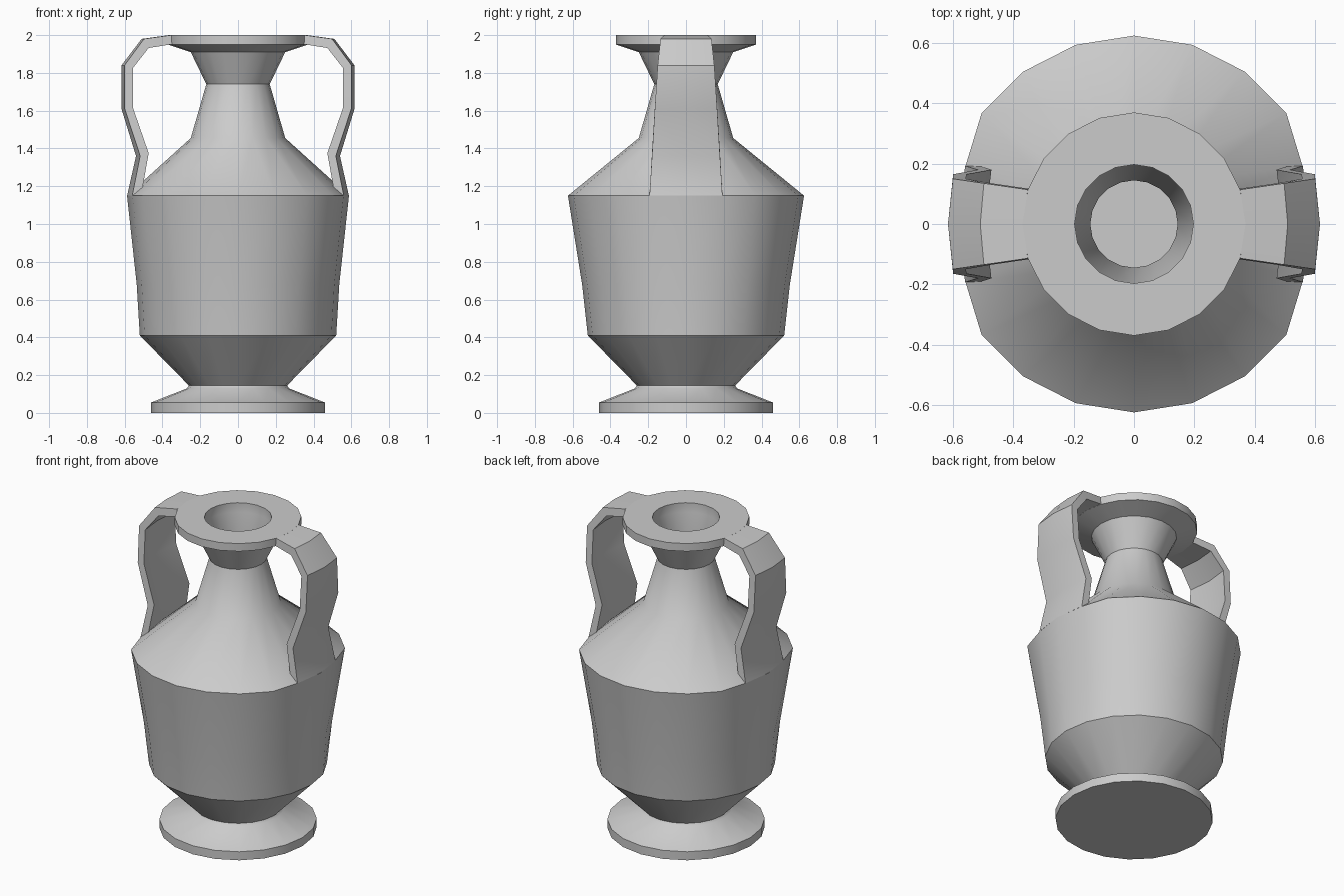
import bpy, bmesh
from math import sin, cos, pi

if "Cube" in bpy.data.objects:
    bpy.data.objects.remove(bpy.data.objects["Cube"])

SIDES = 20


def finish(name, bm, angle):
    bmesh.ops.recalc_face_normals(bm, faces=bm.faces)
    mesh = bpy.data.meshes.new(name)
    bm.to_mesh(mesh)
    bm.free()
    obj = bpy.data.objects.new(name, mesh)
    bpy.context.collection.objects.link(obj)
    bpy.ops.object.select_all(action='DESELECT')
    obj.select_set(True)
    bpy.context.view_layer.objects.active = obj
    bpy.ops.object.shade_smooth_by_angle(angle=angle * pi / 180)
    return obj


def bridge(bm, rings, closed_ends=True):
    for a, b in zip(rings, rings[1:]):
        n = len(a)
        for i in range(n):
            j = (i + 1) % n
            bm.faces.new((a[i], a[j], b[j], b[i]))
    if closed_ends:
        bm.faces.new(rings[0])
        bm.faces.new(rings[-1])


# Vessel: (radius, z, sideways squash where the handles meet the belly)
profile = [
    (0.46, 0.00, 1), (0.46, 0.055, 1), (0.27, 0.13, 1), (0.26, 0.145, 1),
    (0.52, 0.41, 1), (0.55, 0.68, 0.975), (0.625, 1.15, 0.94),
    (0.25, 1.455, 1), (0.168, 1.74, 1), (0.25, 1.91, 1),
    (0.37, 1.95, 1), (0.37, 2.00, 1),
    # mouth and hollow inside
    (0.197, 2.00, 1), (0.197, 1.94, 1), (0.145, 1.74, 1), (0.21, 1.43, 1),
    (0.55, 1.12, 1), (0.46, 0.43, 1), (0.20, 0.18, 1),
]
bm = bmesh.new()
rings = []
for r, z, squash in profile:
    ring = []
    for i in range(SIDES):
        a = 2 * pi * i / SIDES
        k = squash if abs(cos(a)) > 0.9 else 1
        ring.append(bm.verts.new((r * k * cos(a), r * sin(a), z)))
    rings.append(ring)
bridge(bm, rings)
finish("vase_body", bm, 35)

# Strap handle: outer x, z, inner x, z, half width, bulge across the strap
sections = [
    (0.365, 2.00, 0.340, 1.955, 0.114, 0.012),
    (0.510, 1.980, 0.485, 1.932, 0.135, 0.012),
    (0.617, 1.840, 0.573, 1.825, 0.150, 0.016),
    (0.617, 1.610, 0.573, 1.615, 0.165, 0.017),
    (0.540, 1.360, 0.495, 1.375, 0.180, 0.022),
    (0.587, 1.150, 0.540, 1.150, 0.193, 0.027),
]
bm = bmesh.new()
rings = []
for xo, zo, xi, zi, w, b in sections:
    points = [(xo - b, -w, zo), (xo, 0, zo), (xo - b, w, zo),
              (xi - b, w, zi), (xi, 0, zi), (xi - b, -w, zi)]
    rings.append([bm.verts.new(p) for p in points])
bridge(bm, rings)
handles = finish("handles", bm, 35)
mirror = handles.modifiers.new("other_side", 'MIRROR')
mirror.use_axis = (True, False, False)
